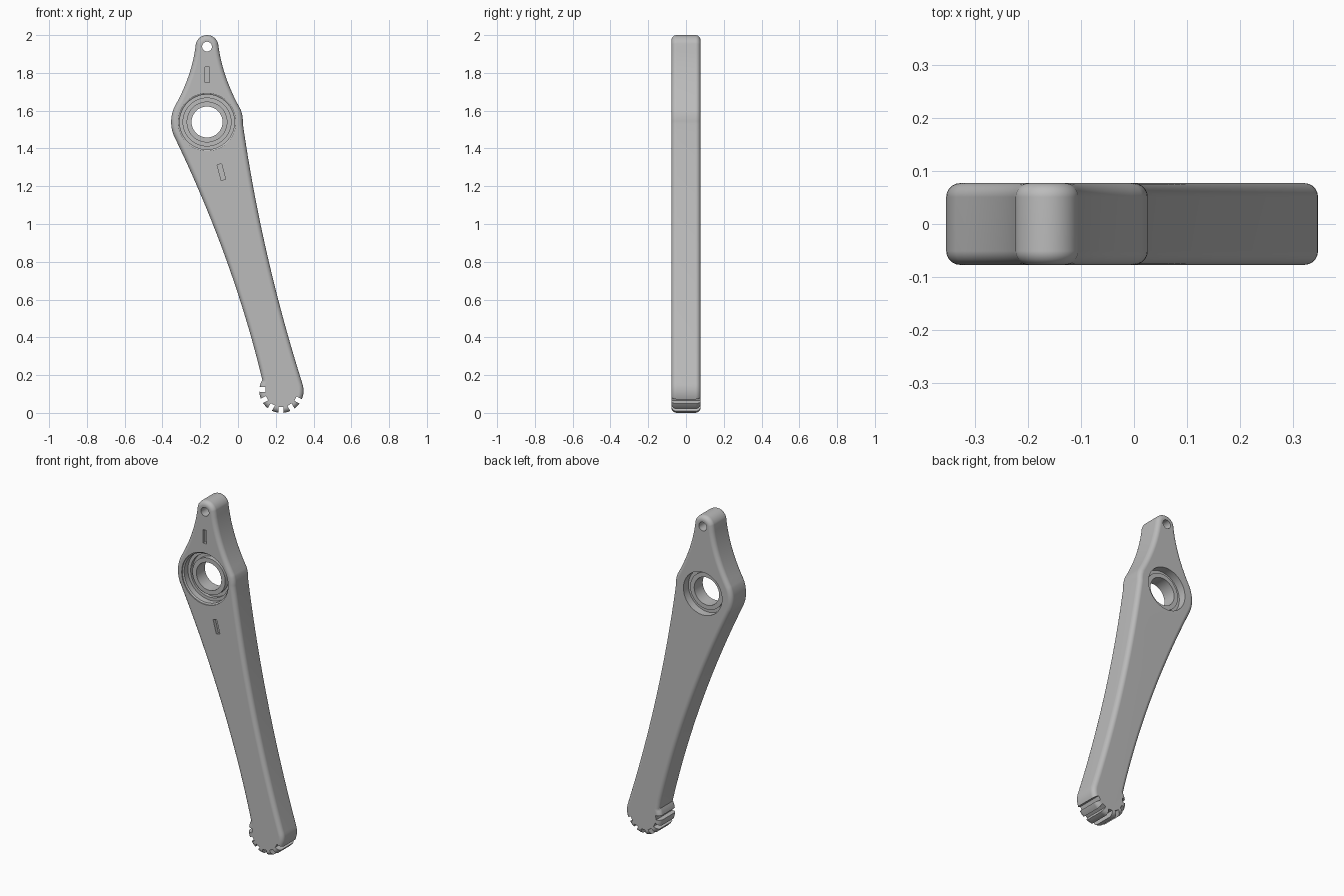
import bpy
import bmesh
from math import cos, sin, radians, pi
from mathutils import Matrix, Vector

if "Cube" in bpy.data.objects:
    bpy.data.objects.remove(bpy.data.objects["Cube"])

HALF = 0.077            # half thickness
HUB = (-0.164, 1.54)
TIP = (-0.164, 1.939)
END = (0.23, 0.117)

grey = bpy.data.materials.new("satin grey")
grey.use_nodes = True
colour = (0.5, 0.5, 0.5, 1)
grey.diffuse_color = colour
grey.node_tree.nodes["Principled BSDF"].inputs["Base Color"].default_value = colour


def arc(centre, r, a, b, n):
    """Points on a circle in the x-z plane, angles in degrees."""
    angles = [radians(a + (b - a) * i / n) for i in range(n + 1)]
    return [(centre[0] + r * cos(t), centre[1] + r * sin(t)) for t in angles]


def sweep(p, q, s, n):
    """Interior points of a parabola x(z) through three points."""
    d1 = (q[0] - p[0]) / (q[1] - p[1])
    d2 = ((s[0] - q[0]) / (s[1] - q[1]) - d1) / (s[1] - p[1])
    zs = [p[1] + (s[1] - p[1]) * i / n for i in range(1, n)]
    return [(p[0] + d1 * (z - p[1]) + d2 * (z - p[1]) * (z - q[1]), z) for z in zs]


def to_object(bm, name):
    bmesh.ops.recalc_face_normals(bm, faces=bm.faces)
    mesh = bpy.data.meshes.new(name)
    bm.to_mesh(mesh)
    bm.free()
    mesh.materials.append(grey)
    ob = bpy.data.objects.new(name, mesh)
    bpy.context.collection.objects.link(ob)
    return ob


def lathe(name, centre, profile, steps=64):
    """Revolve (radius, y) points about the y direction."""
    bm = bmesh.new()
    verts = [bm.verts.new((centre[0] + r, y, centre[1])) for r, y in profile]
    edges = [bm.edges.new(pair) for pair in zip(verts, verts[1:])]
    bmesh.ops.spin(bm, geom=verts + edges, cent=(centre[0], 0, centre[1]),
                   axis=(0, 1, 0), angle=2 * pi, steps=steps)
    bmesh.ops.remove_doubles(bm, verts=bm.verts, dist=1e-5)
    return to_object(bm, name)


def box(name, centre, size, turn=0):
    """Box with centre and size in x, y, z, turned about y by degrees."""
    bm = bmesh.new()
    matrix = (Matrix.Translation(centre) @ Matrix.Rotation(radians(turn), 4, "Y")
              @ Matrix.Diagonal((*size, 1)))
    bmesh.ops.create_cube(bm, size=1, matrix=matrix)
    return to_object(bm, name)


# Lever outline, clockwise from the left of the tip
tip = arc(TIP, 0.061, 165, 15, 16)
hub_right = arc(HUB, 0.19, 20, -3, 5)
hub_left = arc(HUB, 0.19, 202, 155, 10)
end = arc(END, 0.117, 20, -210, 40)
outline = tip
outline += sweep(tip[-1], (-0.054, 1.75), hub_right[0], 10)
outline += hub_right
outline += sweep(hub_right[-1], (0.119, 1.0), end[0], 24)
outline += end
outline += sweep(end[-1], (0.0, 0.63), hub_left[0], 24)
outline += hub_left
outline += sweep(hub_left[-1], (-0.274, 1.75), tip[0], 10)

# Lever body: extruded outline with rounded rims
bm = bmesh.new()
face = bm.faces.new([bm.verts.new((x, -HALF, z)) for x, z in outline])
grown = bmesh.ops.extrude_face_region(bm, geom=[face])["geom"]
bmesh.ops.translate(bm, vec=(0, 2 * HALF, 0),
                    verts=[v for v in grown if isinstance(v, bmesh.types.BMVert)])
rims = [e for e in bm.edges if abs(e.verts[0].co.y - e.verts[1].co.y) < 1e-5]
bmesh.ops.bevel(bm, geom=rims, offset=0.026, offset_type="OFFSET", segments=5,
                profile=0.5, affect="EDGES", clamp_overlap=False)
body = to_object(bm, "lever_body")

# Hub bore: stepped recesses either side of a collar, plus the tip hole
cutters = [
    lathe("hub_bore_cutter", HUB, [
        (0, -0.1), (0.153, -0.1), (0.153, -0.07), (0.145, -0.065),
        (0.145, -0.03), (0.127, -0.03), (0.127, -0.01), (0.108, -0.01),
        (0.108, -0.04), (0.082, -0.04), (0.082, 0.04), (0.108, 0.04),
        (0.108, 0.03), (0.127, 0.03), (0.127, 0.1), (0, 0.1)]),
    lathe("tip_hole_cutter", TIP, [(0, -0.1), (0.026, -0.1), (0.026, 0.1), (0, 0.1)], 32),
    # Two shallow marker slots on the front
    box("upper_slot_cutter", (-0.164, -HALF, 1.79), (0.024, 0.04, 0.08)),
    box("lower_slot_cutter", (-0.088, -HALF, 1.275), (0.024, 0.04, 0.085), -15),
]
# Notches round the lower end
for i in range(6):
    a = radians(176 + 31 * i)
    cutters.append(box("notch_cutter", (END[0] + 0.117 * cos(a), 0, END[1] + 0.117 * sin(a)),
                       (0.064, 0.2, 0.026), -(176 + 31 * i)))

bpy.context.view_layer.objects.active = body
for cutter in cutters:
    cutter.hide_render = True
    mod = body.modifiers.new("cut", "BOOLEAN")
    mod.operation = "DIFFERENCE"
    mod.solver = "EXACT"
    mod.object = cutter
    bpy.ops.object.modifier_apply(modifier=mod.name)
    bpy.data.objects.remove(cutter)

# Smooth rims and bores, crisp steps
bpy.ops.object.select_all(action="DESELECT")
body.select_set(True)
bpy.ops.object.shade_smooth_by_angle(angle=radians(32))
weighted = body.modifiers.new("even_shading", "WEIGHTED_NORMAL")
weighted.keep_sharp = True
